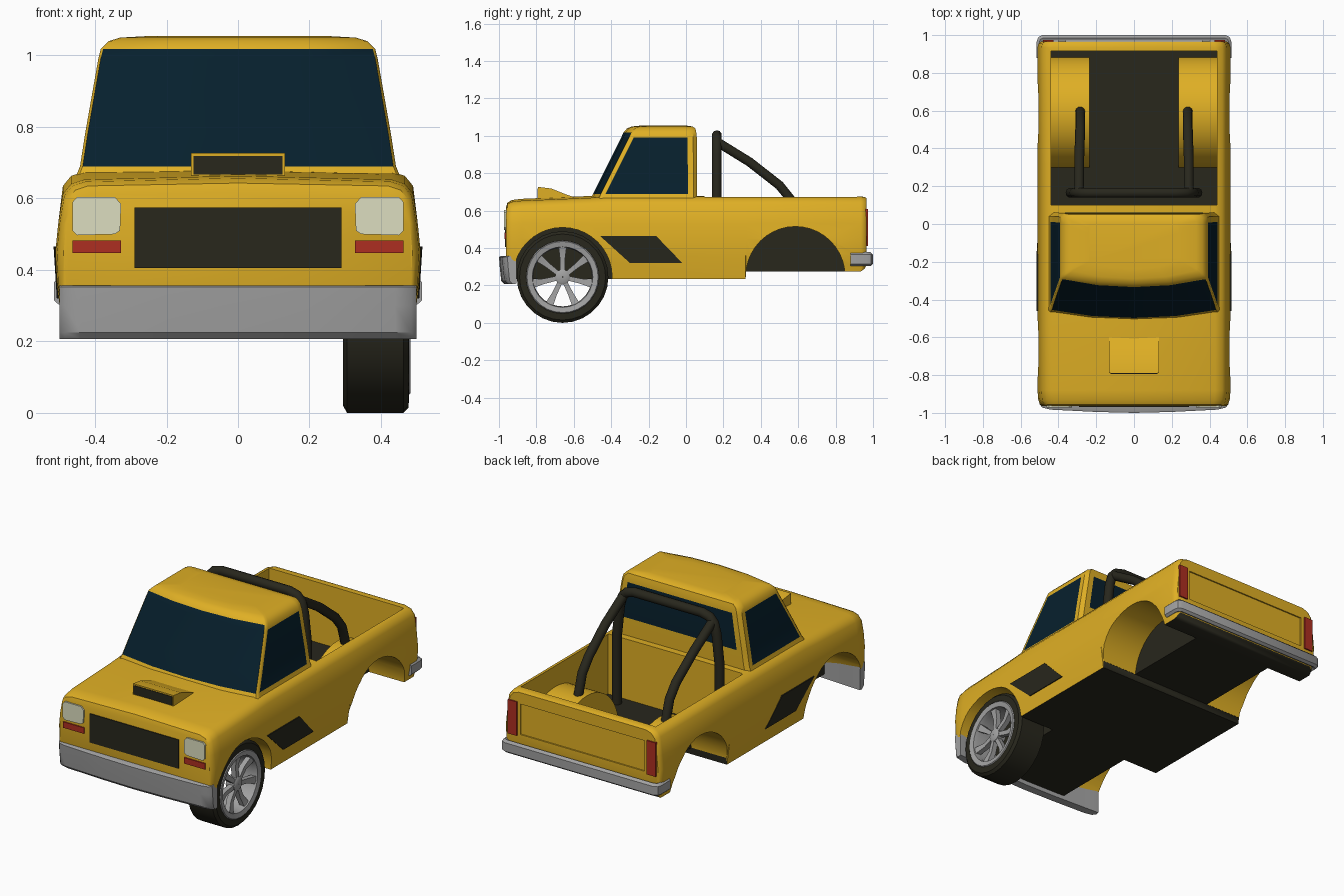
import bpy, bmesh, math
from mathutils import Vector

if "Cube" in bpy.data.objects:
    bpy.data.objects.remove(bpy.data.objects["Cube"])


def material(name, r, g, b):
    m = bpy.data.materials.new(name)
    m.diffuse_color = (r, g, b, 1)
    m.use_nodes = True
    m.node_tree.nodes["Principled BSDF"].inputs["Base Color"].default_value = m.diffuse_color
    return m


YELLOW = material("yellow paint", 0.74, 0.43, 0.018)
DARK = material("dark trim", 0.021, 0.020, 0.012)
GLASS = material("dark blue glass", 0.002, 0.014, 0.026)
GREY = material("metal grey", 0.36, 0.36, 0.36)
CREAM = material("lamp cream", 0.72, 0.73, 0.53)
RED = material("lamp red", 0.42, 0.028, 0.015)


def smooth(o, angle=38):
    bpy.ops.object.select_all(action='DESELECT')
    o.select_set(True)
    bpy.context.view_layer.objects.active = o
    bpy.ops.object.shade_smooth_by_angle(angle=math.radians(angle))


def loft(name, rings, mats, rule=None, loop=False, caps=(0, 0), shade=True):
    """Skin a list of closed rings; rule(i, j) gives the material of each quad."""
    bm = bmesh.new()
    vs = [[bm.verts.new(p) for p in ring] for ring in rings]
    n, m = len(rings), len(rings[0])
    for i in range(n if loop else n - 1):
        for j in range(m):
            a, b, k = vs[i], vs[(i + 1) % n], (j + 1) % m
            f = bm.faces.new((a[j], a[k], b[k], b[j]))
            f.material_index = rule(i, j) if rule else 0
    if not loop:
        bm.faces.new(vs[0]).material_index = caps[0]
        bm.faces.new(vs[-1]).material_index = caps[1]
    bmesh.ops.recalc_face_normals(bm, faces=bm.faces[:])
    me = bpy.data.meshes.new(name)
    bm.to_mesh(me)
    bm.free()
    o = bpy.data.objects.new(name, me)
    bpy.context.collection.objects.link(o)
    for mt in mats:
        me.materials.append(mt)
    if shade:
        smooth(o)
    return o


def prism(name, pts, x0, x1, mats, **kw):
    """Extrude a (y, z) outline from x0 to x1."""
    return loft(name, [[(x, y, z) for y, z in pts] for x in (x0, x1)], mats, **kw)


def box(name, x0, x1, y0, y1, z0, z1, mats, **kw):
    return loft(name, [[(x0, y0, z), (x1, y0, z), (x1, y1, z), (x0, y1, z)] for z in (z0, z1)], mats, **kw)


def boolean(target, other, op):
    mod = target.modifiers.new("cut", 'BOOLEAN')
    mod.operation, mod.solver, mod.object = op, 'EXACT', other
    bpy.ops.object.select_all(action='DESELECT')
    target.select_set(True)
    bpy.context.view_layer.objects.active = target
    bpy.ops.object.modifier_apply(modifier=mod.name)
    bpy.data.objects.remove(other)


def arch(cy, cz, r, floor, n=20):
    """Round-topped outline with a flat floor."""
    t = math.asin(max(0, floor - cz) / r)
    angles = [t + (math.pi - 2 * t) * i / n for i in range(n + 1)]
    pts = [(cy + r * math.cos(a), cz + r * math.sin(a)) for a in angles]
    return pts if floor > cz else pts + [(cy - r, floor), (cy + r, floor)]


# Lower body: cross-sections along y (y, width scale, top, bottom, hood crown)
def section(y, s, top, zb, crown):
    half = [(.49, zb), (.507, .36), (.511, .45), (.503, .53), (.49, top - .04), (.467, top - .012), (.43, top)]
    pts = half + [(0, top + crown)] + [(-x, z) for x, z in reversed(half)]
    return [(x * s, y, z) for x, z in pts]


stations = [(-.963, .955, .61, .25, .005), (-.955, .975, .635, .235, .008), (-.93, .992, .647, .235, .01),
            (-.88, 1, .653, .235, .01), (-.52, 1, .668, .235, .01), (-.42, 1, .675, .235, .004),
            (.319, 1, .675, .235, .001), (.321, 1, .675, .275, .001), (.935, 1, .675, .275, .001),
            (.955, .99, .672, .29, .001), (.965, .965, .667, .31, .001)]
PAINT = [YELLOW, DARK]
body = loft("body", [section(*s) for s in stations], PAINT, rule=lambda i, j: int(j == 14))

# Cargo bed with inner wheel housings, then open wheel arches
boolean(body, box("bed_cutter", -.44, .44, .10, .915, .32, .9, PAINT, caps=(1, 0)), 'DIFFERENCE')
for s in (1, -1):
    boolean(body, prism("housing", arch(.59, .25, .30, .295), s * .235, s * .47, PAINT), 'UNION')
    boolean(body, prism("rear_arch_cutter", arch(.585, .25, .265, .1), s * .26, s * .7, PAINT, caps=(1, 0)), 'DIFFERENCE')
    boolean(body, prism("front_arch_cutter", arch(-.66, .245, .265, .1), s * .26, s * .7, PAINT, caps=(1, 0)), 'DIFFERENCE')
boolean(body, box("tailgate_cutter", -.405, .405, .957, 1.1, .42, .60, PAINT), 'DIFFERENCE')
smooth(body)


# Cab: horizontal rings (z, half width, front y, rear y); windows are chosen faces
def cab_ring(z, w, f, r):
    half = [(.5 * w, f + .01), (.983 * w, f + .042), (w, f + .052), (w, f + .067), (w, r - .05),
            (w, r - .02), (.95 * w, r), (.87 * w, r)]
    pts = [(0, f)] + half + [(0, r)] + [(-x, y) for x, y in reversed(half)]
    return [(x, y, z) for x, y in pts]


def cab_rule(i, j):
    j = min(j, 17 - j)
    front = j in (0, 1) and 1 <= i <= 3
    side = j == 4 and 1 <= i <= 2
    rear = j == 8 and i == 2
    return int(front or side or rear)


loft("cab", [cab_ring(*r) for r in
             [(.65, .458, -.515, .06), (.69, .442, -.497, .06), (.78, .428, -.452, .06), (.99, .391, -.347, .058),
              (1.018, .384, -.334, .055), (1.04, .362, -.315, .05), (1.05, .33, -.29, .035), (1.055, .24, -.24, 0)]],
     [YELLOW, GLASS], rule=cab_rule)

# Hood scoop
prism("hood_scoop", [(-.79, .65), (-.79, .727), (-.72, .718), (-.65, .69), (-.58, .665), (-.58, .65)],
      -.132, .132, [YELLOW])
box("scoop_opening", -.125, .125, -.793, -.788, .667, .719, [DARK])

# Grille and lamps
box("grille", -.29, .29, -.968, -.958, .405, .575, [DARK])
for s, side in ((1, "right"), (-1, "left")):
    xs = sorted((s * .327, s * .463))
    lamp = [(.33, .51), (.345, .50), (.45, .497), (.463, .51), (.463, .59), (.45, .604), (.345, .604), (.327, .585)]
    loft("headlight_" + side, [[(s * x, y, z) for x, z in lamp] for y in (-.972, -.955)], [CREAM])
    box("indicator_" + side, *xs, -.970, -.955, .447, .482, [RED])
    box("taillight_" + side, *sorted((s * .425, s * .482)), .955, .973, .41, .61, [RED])
    # Slanted door stripe plate
    stripe = [(-.46, .465), (-.16, .465), (-.02, .32), (-.30, .32)]
    loft("door_stripe_" + side, [[(s * (.507 + d + (.006 if z > .4 else -.003)), y, z) for y, z in stripe]
                                 for d in (-.006, .003)], [DARK])

# Front bumper: profile swept across with turned-back ends
bumper = [(0, .352), (.004, .30), (.012, .225), (.03, .207), (.075, .21), (.075, .357), (.01, .357)]
ends = [(-.5, -.955), (-.485, -.972), (-.44, -.983), (-.2, -.995)]
path = ends + [(0, -1.0)] + [(-x, y) for x, y in reversed(ends)]
loft("front_bumper", [[(x, min(y + d, -.905), z) for d, z in bumper] for x, y in path], [GREY])

# Rear bumper: bar wrapped round the corners, with mounts
outer = [(.515, .88), (.515, .965), (.508, .988), (.485, 1.0)]
inner = [(.488, .88), (.488, .955), (.484, .966), (.475, .972)]


def both(p):
    return p + [(-x, y) for x, y in reversed(p)]


loft("rear_bumper", [[(a[0], a[1], .315), (a[0], a[1], .365), ((a[0] + b[0]) / 2, (a[1] + b[1]) / 2, .378),
                      (b[0], b[1], .37), (b[0], b[1], .31), ((a[0] + b[0]) / 2, (a[1] + b[1]) / 2, .303)]
                     for a, b in zip(both(outer), both(inner))], [GREY])
for s in (1, -1):
    box("rear_bumper_mount", *sorted((s * .36, s * .4)), .94, .98, .32, .365, [GREY])


# Roll bar: hoop and two rear braces
def tube(name, pts, r):
    cu = bpy.data.curves.new(name, 'CURVE')
    cu.dimensions, cu.bevel_depth, cu.bevel_resolution, cu.use_fill_caps = '3D', r, 3, True
    sp = cu.splines.new('POLY')
    sp.points.add(len(pts) - 1)
    for p, c in zip(sp.points, pts):
        p.co = (*c, 1)
    o = bpy.data.objects.new(name, cu)
    bpy.context.collection.objects.link(o)
    cu.materials.append(DARK)
    bpy.ops.object.select_all(action='DESELECT')
    o.select_set(True)
    bpy.context.view_layer.objects.active = o
    bpy.ops.object.convert(target='MESH')
    smooth(bpy.context.object, 50)


hoop = [(.335, .31), (.335, .72), (.315, .90), (.298, .96), (.27, .99), (.22, 1.003)]
tube("roll_bar_hoop", [(x, .165, z) for x, z in both(hoop)], .027)
for s in (1, -1):
    tube("roll_bar_brace", [(s * .29, .17, .965), (s * .29, .34, .86), (s * .285, .50, .735),
                            (s * .285, .56, .66), (s * .285, .60, .53)], .026)


# Front wheel (only one is fitted, on the right)
def revolve(name, profile, mat, n=28, cy=-.66, cz=.245):
    rings = [[(x, cy + r * math.sin(2 * math.pi * i / n), cz + r * math.cos(2 * math.pi * i / n))
              for x, r in profile] for i in range(n)]
    return loft(name, rings, [mat], loop=True)


revolve("tire", [(.30, .185), (.294, .225), (.305, .245), (.463, .245), (.477, .23), (.479, .195), (.46, .185)], DARK)
revolve("rim", [(.30, .19), (.475, .197), (.483, .19), (.477, .162), (.45, .157), (.31, .165)], GREY)
revolve("hub", [(.41, .002), (.41, .04), (.462, .04), (.468, .03), (.468, .002)], GREY, 16)
for k in range(7):
    a = 2 * math.pi * k / 7
    u, v = Vector((0, math.sin(a), math.cos(a))), Vector((0, math.cos(a), -math.sin(a)))
    c = Vector((0, -.66, .245))
    rings = []
    for r, w, x in ((.02, .012, .462), (.10, .014, .455), (.165, .022, .470)):
        rings.append([c + u * r + v * (w * e) + Vector((x + d, 0, 0)) for e, d in ((-1, 0), (1, 0), (1, -.03), (-1, -.03))])
    loft("wheel_spoke", rings, [GREY])
